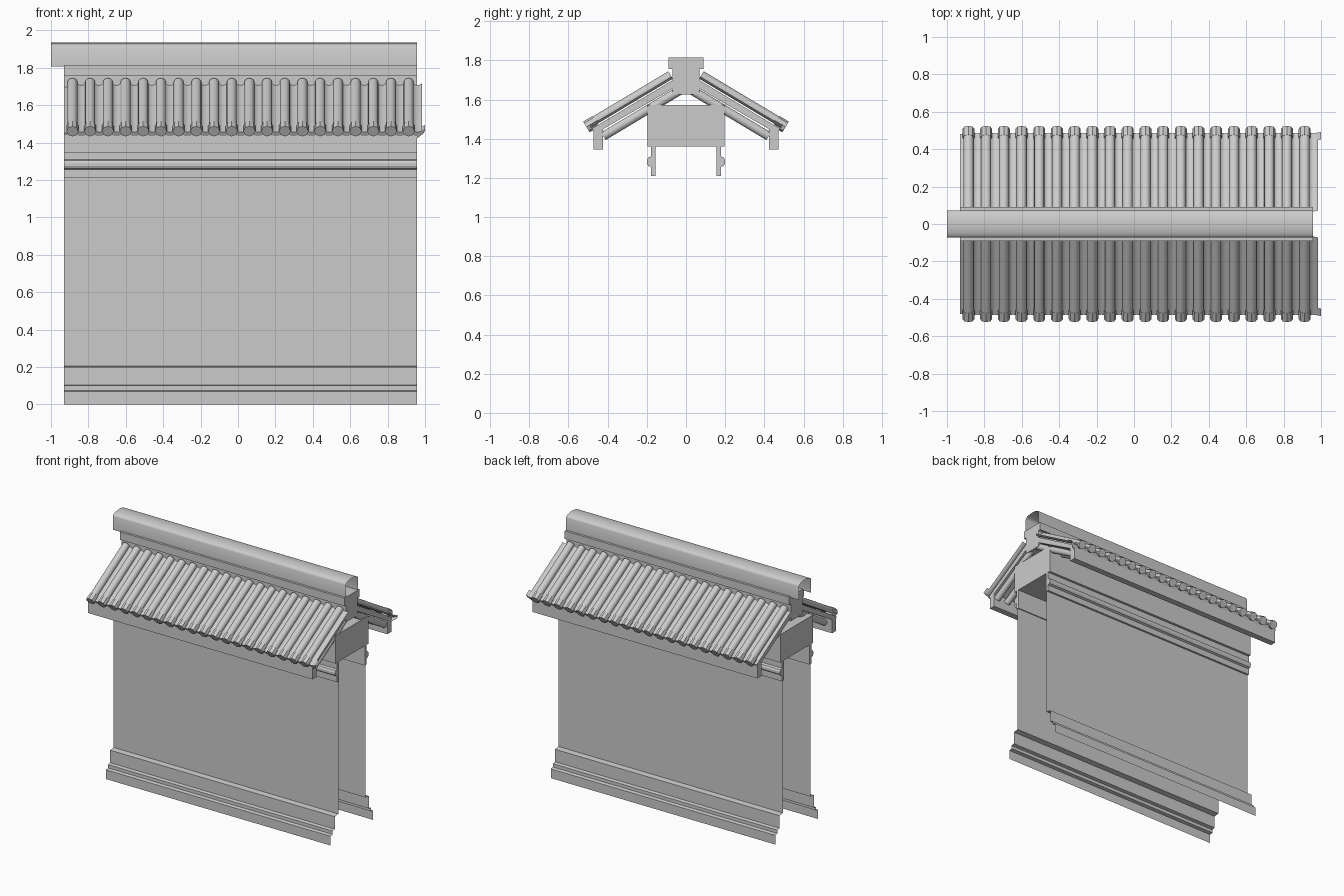
import bpy, bmesh
from math import sin, cos, pi, radians

if "Cube" in bpy.data.objects:
    bpy.data.objects.remove(bpy.data.objects["Cube"])

X0, X1 = -0.93, 0.957
SLOPE = radians(30.9)
C, S = cos(SLOPE), sin(SLOPE)
APEX = 1.74
N, PITCH, FIRST = 20, 0.0946, -0.885


def finish(name, bm, mirror=False, smooth=False):
    bmesh.ops.recalc_face_normals(bm, faces=bm.faces)
    me = bpy.data.meshes.new(name)
    bm.to_mesh(me)
    bm.free()
    ob = bpy.data.objects.new(name, me)
    bpy.context.collection.objects.link(ob)
    if mirror:
        m = ob.modifiers.new("mirror", 'MIRROR')
        m.use_axis = (False, True, False)
        m.use_mirror_merge = False
    if smooth:
        bpy.ops.object.select_all(action='DESELECT')
        ob.select_set(True)
        bpy.context.view_layer.objects.active = ob
        bpy.ops.object.shade_smooth_by_angle(angle=radians(40))
    return ob


def loft(bm, a, b, closed=False, caps=False):
    """Skin two matching rows of points, optionally closing the ends."""
    va, vb = [bm.verts.new(p) for p in a], [bm.verts.new(p) for p in b]
    n = len(va)
    for i in range(n if closed else n - 1):
        j = (i + 1) % n
        bm.faces.new((va[i], va[j], vb[j], vb[i]))
    if caps:
        bm.faces.new(va)
        bm.faces.new(vb)


def extrude_x(name, yz, solid=True, x0=X0, x1=X1, mirror=False, smooth=False):
    bm = bmesh.new()
    loft(bm, [(x0, y, z) for y, z in yz], [(x1, y, z) for y, z in yz], solid, solid)
    return finish(name, bm, mirror, smooth)


def on_slope(x, s, n):
    """Front roof slope: s runs down from the ridge, n stands off the deck."""
    return (x, -(s * C + n * S), APEX - s * S + n * C)


def slope_run(bm, x, prof, s0, s1, closed=False, caps=False):
    loft(bm, [on_slope(x + u, s0, n) for u, n in prof],
         [on_slope(x + u, s1, n) for u, n in prof], closed, caps)


def arc(r, n0, a0, a1, k):
    return [(r * cos(a0 + (a1 - a0) * i / k), n0 + r * sin(a0 + (a1 - a0) * i / k))
            for i in range(k + 1)]


# Wall face sheets with stepped plinth
extrude_x("wall_face", [(-0.255, 0), (-0.255, 0.07), (-0.23, 0.075), (-0.23, 0.10),
                        (-0.205, 0.105), (-0.205, 0.20), (-0.163, 0.205), (-0.163, 1.36)],
          solid=False, mirror=True)

# Moulding under the top block
extrude_x("wall_moulding", [(-0.155, 1.21), (-0.178, 1.21), (-0.178, 1.255), (-0.193, 1.262),
                            (-0.2, 1.275), (-0.2, 1.29), (-0.193, 1.303), (-0.178, 1.31),
                            (-0.178, 1.36), (-0.155, 1.36)], mirror=True)

# Block on top of the wall
extrude_x("top_block", [(-0.197, 1.36), (0.197, 1.36), (0.197, 1.572), (-0.197, 1.572)])

# Ridge beam and roof deck
extrude_x("ridge_beam", [(-0.07, 1.625), (0.07, 1.625), (0.07, 1.69), (0, 1.735), (-0.07, 1.69)])
extrude_x("roof_deck", [(0, 1.74), (-0.48, 1.452), (-0.465, 1.425), (0, 1.695),
                        (0.465, 1.425), (0.48, 1.452)])

# Eave boards
extrude_x("eave_board", [(-0.473, 1.345), (-0.425, 1.345), (-0.425, 1.465), (-0.473, 1.44)],
          mirror=True)

# Ridge base and neck
extrude_x("ridge_base", [(-0.09, 1.755), (0.09, 1.755), (0.09, 1.815), (-0.09, 1.815)])
extrude_x("ridge_neck", [(-0.07, 1.69), (0.07, 1.69), (0.07, 1.756), (-0.07, 1.756)])

# Ridge cap: thin open sheet with a curved crown
crown = [(-0.073 * cos(pi * i / 10), 1.908 + 0.026 * sin(pi * i / 10)) for i in range(11)]
extrude_x("ridge_cap", [(-0.073, 1.806)] + crown + [(0.073, 1.806)], solid=False,
          x0=-1.0, smooth=True)

# Repeating roof parts, front slope mirrored to the back
tubes, caps, pans, drips, rafters = (bmesh.new() for _ in range(5))
tube_prof = arc(0.027, 0.023, radians(-30), radians(210), 10)
cap_prof = arc(0.032, 0.021, 0, 2 * pi * 7 / 8, 7)
pan_prof = [(-0.024, 0.018), (-0.013, 0.009), (0, 0.006), (0.013, 0.009), (0.024, 0.018)]
rafter_prof = arc(0.024, -0.064, 0, 2 * pi * 9 / 10, 9)
for i in range(N):
    x = FIRST + i * PITCH
    slope_run(tubes, x, tube_prof, 0.075, 0.545)
    slope_run(caps, x, cap_prof, 0.525, 0.58, True, True)
    xp = x + PITCH / 2
    slope_run(pans, xp, pan_prof, 0.075, 0.56)
    # pointed drip plate, with a short flared lip behind it
    lip = [(-0.04, 0.022), (-0.02, 0.009), (0, 0.005), (0.02, 0.009), (0.04, 0.022)]
    slope_run(drips, xp, lip, 0.515, 0.562)
    edge = lip + [(0.035, 0.0), (0.018, -0.015), (0, -0.033), (-0.018, -0.015), (-0.035, 0.0)]
    drips.faces.new([drips.verts.new(on_slope(xp + u, 0.562, n)) for u, n in edge])
    slope_run(rafters, min(x + 0.02, X1 - 0.026), rafter_prof, 0.08, 0.53, True, True)

finish("cover_tiles", tubes, True, True)
finish("tile_end_caps", caps, True)
finish("pan_tiles", pans, True, True)
finish("drip_tiles", drips, True)
finish("rafters", rafters, True, True)
